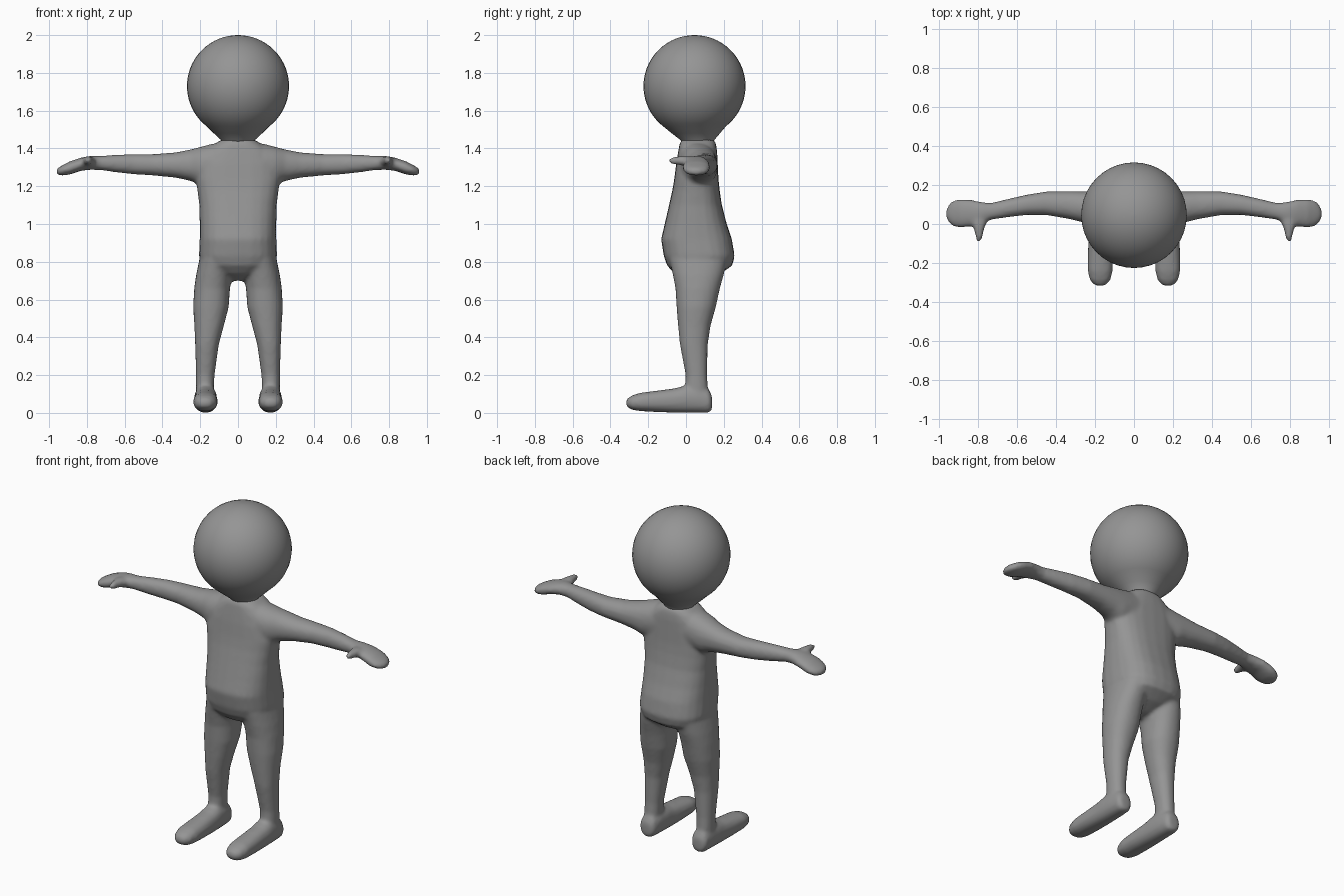
import bpy, bmesh, math
from mathutils import Vector

grey = bpy.data.materials.new("plain grey")
grey.diffuse_color = (0.3, 0.3, 0.3, 1)


def loft(bm, rings, axis, side=1, power=2.0, n=24):
    """Closed tube through rings (position, lo_a, hi_a, lo_b, hi_b) along an axis."""
    loops = []
    for t, a0, a1, b0, b1 in rings:
        loop = []
        for i in range(n):
            ang = 2 * math.pi * i / n
            c, s = math.cos(ang), math.sin(ang)
            a = (a0 + a1) / 2 + (a1 - a0) / 2 * math.copysign(abs(c) ** (2 / power), c)
            b = (b0 + b1) / 2 + (b1 - b0) / 2 * math.copysign(abs(s) ** (2 / power), s)
            p = {'x': (t, a, b), 'y': (a, t, b), 'z': (a, b, t)}[axis]
            loop.append(bm.verts.new((p[0] * side, p[1], p[2])))
        loops.append(loop)
    for p, q in zip(loops, loops[1:]):
        for i in range(n):
            j = (i + 1) % n
            bm.faces.new((p[i], p[j], q[j], q[i]))
    bm.faces.new(loops[0])
    bm.faces.new(loops[-1])


def finish(bm, name):
    bmesh.ops.recalc_face_normals(bm, faces=bm.faces[:])
    for f in bm.faces:
        f.smooth = True
    me = bpy.data.meshes.new(name)
    bm.to_mesh(me)
    bm.free()
    me.materials.append(grey)
    ob = bpy.data.objects.new(name, me)
    bpy.context.collection.objects.link(ob)
    return ob


# Torso: z, x range, y range
torso = [
    (0.70, -0.04, 0.04, 0.02, 0.10),
    (0.735, -0.11, 0.11, -0.06, 0.18),
    (0.78, -0.19, 0.19, -0.10, 0.245),
    (0.83, -0.207, 0.207, -0.118, 0.258),
    (0.92, -0.203, 0.203, -0.132, 0.243),
    (1.00, -0.203, 0.203, -0.113, 0.216),
    (1.10, -0.205, 0.205, -0.09, 0.19),
    (1.18, -0.215, 0.215, -0.072, 0.178),
    (1.24, -0.225, 0.225, -0.062, 0.172),
    (1.32, -0.215, 0.215, -0.052, 0.168),
    (1.38, -0.18, 0.18, -0.042, 0.165),
    (1.42, -0.13, 0.13, -0.035, 0.16),
    (1.445, -0.09, 0.09, -0.025, 0.15),
]

# Legs: z, x range, y range
leg = [
    (0.05, 0.125, 0.222, 0.005, 0.12),
    (0.12, 0.128, 0.222, -0.005, 0.117),
    (0.20, 0.124, 0.222, -0.002, 0.112),
    (0.36, 0.102, 0.227, -0.032, 0.115),
    (0.46, 0.075, 0.231, -0.042, 0.13),
    (0.56, 0.049, 0.238, -0.05, 0.158),
    (0.66, 0.042, 0.232, -0.056, 0.18),
    (0.73, 0.034, 0.222, -0.07, 0.20),
    (0.82, 0.02, 0.203, -0.09, 0.22),
]

# Feet: y, x range, z range
foot = [
    (0.138, 0.140, 0.206, 0.015, 0.09),
    (0.12, 0.123, 0.222, 0.0, 0.125),
    (0.06, 0.115, 0.229, 0.0, 0.145),
    (0.0, 0.111, 0.232, 0.0, 0.146),
    (-0.06, 0.110, 0.233, 0.001, 0.130),
    (-0.15, 0.108, 0.236, 0.004, 0.118),
    (-0.24, 0.109, 0.237, 0.009, 0.107),
    (-0.285, 0.120, 0.227, 0.016, 0.093),
    (-0.308, 0.138, 0.209, 0.028, 0.078),
    (-0.318, 0.155, 0.190, 0.042, 0.064),
]

# Arms and hands: x, y range, z range
arm = [
    (0.05, -0.03, 0.16, 1.22, 1.435),
    (0.14, -0.035, 0.165, 1.20, 1.424),
    (0.20, -0.02, 0.168, 1.205, 1.408),
    (0.25, 0.005, 0.168, 1.228, 1.395),
    (0.33, 0.025, 0.168, 1.245, 1.379),
    (0.45, 0.046, 0.166, 1.257, 1.37),
    (0.55, 0.046, 0.15, 1.263, 1.37),
    (0.65, 0.034, 0.127, 1.274, 1.366),
    (0.73, 0.022, 0.108, 1.286, 1.36),
    (0.78, 0.003, 0.112, 1.287, 1.361),
    (0.83, -0.012, 0.124, 1.282, 1.352),
    (0.89, -0.020, 0.128, 1.262, 1.332),
    (0.93, -0.010, 0.118, 1.256, 1.311),
    (0.952, 0.012, 0.094, 1.259, 1.298),
    (0.961, 0.035, 0.070, 1.266, 1.288),
]

# Thumbs: y, x range, z range
thumb = [
    (0.04, 0.745, 0.83, 1.305, 1.355),
    (0.0, 0.755, 0.83, 1.305, 1.36),
    (-0.03, 0.768, 0.818, 1.31, 1.36),
    (-0.07, 0.774, 0.81, 1.316, 1.355),
    (-0.088, 0.784, 0.805, 1.325, 1.347),
]

# Body: all limbs blended into one skin
bm = bmesh.new()
loft(bm, torso, 'z', power=2.6)
for side in (1, -1):
    loft(bm, leg, 'z', side, 2.2)
    loft(bm, foot, 'y', side, 2.3)
    loft(bm, arm, 'x', side, 2.2)
    loft(bm, thumb, 'y', side)
body = finish(bm, "body")
skin = body.modifiers.new("blend", 'REMESH')
skin.mode = 'VOXEL'
skin.voxel_size = 0.011
skin.use_smooth_shade = True
soften = body.modifiers.new("soften", 'SMOOTH')
soften.factor = 0.5
soften.iterations = 6

# Head: ball that tapers into a short neck
cz, r, cy = 1.73, 0.27, 0.045
head = [(1.42, -0.08, 0.08, -0.015, 0.145), (1.445, -0.09, 0.09, -0.03, 0.15),
        (1.48, -0.128, 0.128, -0.075, 0.18)]
for k in range(-10, 18):
    a = math.radians(k * 5.2)
    w = r * math.cos(a)
    head.append((cz + r * math.sin(a), -w, w, cy - w, cy + w))
head.append((2.0, -0.003, 0.003, cy - 0.003, cy + 0.003))
bm = bmesh.new()
loft(bm, head, 'z', n=40)
finish(bm, "head")
